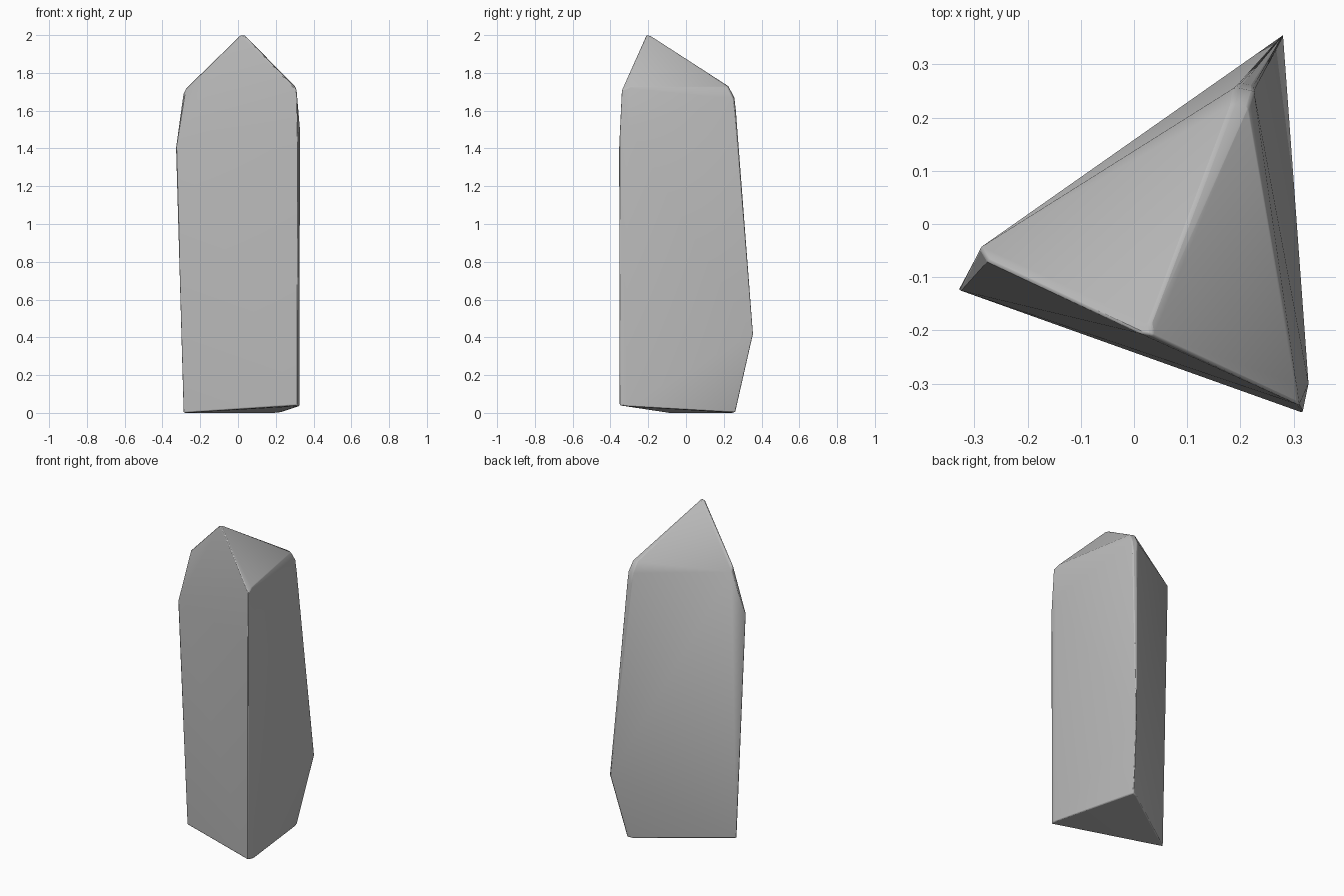
import bpy, bmesh, math

if "Cube" in bpy.data.objects:
    bpy.data.objects.remove(bpy.data.objects["Cube"])

# Corner points of the crystal, grouped by the edge they run along
left_edge = [(-0.29, -0.09, 0.0), (-0.33, -0.125, 1.4),
             (-0.29, -0.045, 1.69), (-0.275, -0.07, 1.72)]
front_edge = [(0.315, -0.352, 0.04), (0.325, -0.31, 0.035), (0.318, -0.355, 1.4),
              (0.328, -0.30, 1.5), (0.31, -0.34, 1.71), (0.305, -0.30, 1.725)]
back_edge = [(0.225, 0.262, 0.005), (0.19, 0.25, 0.0), (0.235, 0.22, 0.005),
             (0.28, 0.355, 0.41),
             (0.20, 0.265, 1.60), (0.225, 0.26, 1.60), (0.19, 0.257, 1.67),
             (0.225, 0.25, 1.67), (0.185, 0.225, 1.73), (0.215, 0.22, 1.725)]
tip = [(0.01, -0.205, 1.998), (0.035, -0.21, 2.0), (0.03, -0.185, 1.995)]

# Crystal body: faceted hull around the corner points
bm = bmesh.new()
for p in left_edge + front_edge + back_edge + tip:
    bm.verts.new(p)
hull = bmesh.ops.convex_hull(bm, input=bm.verts[:])
bmesh.ops.delete(bm, geom=list({v for v in hull["geom_interior"] + hull["geom_unused"]
                                if isinstance(v, bmesh.types.BMVert)}), context="VERTS")
bmesh.ops.recalc_face_normals(bm, faces=bm.faces[:])
mesh = bpy.data.meshes.new("crystal")
bm.to_mesh(mesh)
bm.free()
crystal = bpy.data.objects.new("crystal", mesh)
bpy.context.collection.objects.link(crystal)

# Slightly worn edges
bevel = crystal.modifiers.new("worn_edges", "BEVEL")
bevel.width = 0.006
bevel.segments = 2
bevel.limit_method = "ANGLE"
bevel.angle_limit = math.radians(35)

# Plain grey stone
grey = bpy.data.materials.new("grey stone")
grey.diffuse_color = (0.5, 0.5, 0.5, 1)
grey.use_nodes = True
grey.node_tree.nodes["Principled BSDF"].inputs["Base Color"].default_value = grey.diffuse_color
mesh.materials.append(grey)

bpy.context.view_layer.objects.active = crystal
crystal.select_set(True)
bpy.ops.object.shade_smooth_by_angle(angle=math.radians(30))
